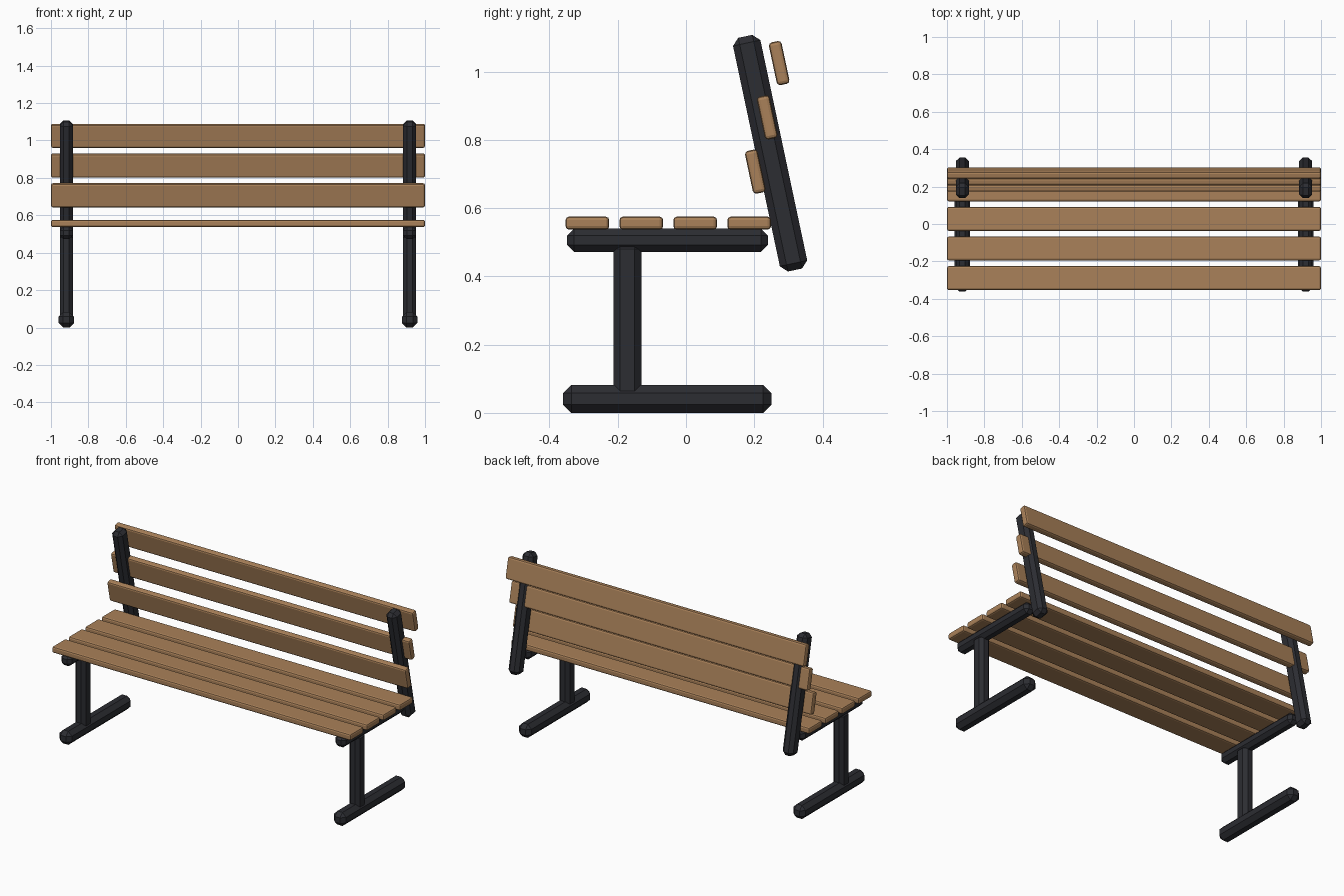
import bpy
import bmesh
from math import radians

if "Cube" in bpy.data.objects:
    bpy.data.objects.remove(bpy.data.objects["Cube"])

TILT = radians(12)


def material(name, color):
    m = bpy.data.materials.new(name)
    m.diffuse_color = color
    m.use_nodes = True
    m.node_tree.nodes["Principled BSDF"].inputs["Base Color"].default_value = m.diffuse_color
    return m


WOOD = material("wood", (0.40, 0.22, 0.10, 1))
METAL = material("dark_metal", (0.025, 0.026, 0.032, 1))


def bar(name, size, loc, mat, bevel, segments=1, tilt=0.0):
    """Box with bevelled edges, optionally leaning about the x axis."""
    bm = bmesh.new()
    bmesh.ops.create_cube(bm, size=1)
    bmesh.ops.scale(bm, vec=size, verts=bm.verts)
    bmesh.ops.bevel(bm, geom=bm.edges[:], offset=bevel, segments=segments,
                    profile=0.5, affect='EDGES')
    me = bpy.data.meshes.new(name)
    bm.to_mesh(me)
    bm.free()
    me.materials.append(mat)
    ob = bpy.data.objects.new(name, me)
    ob.location = loc
    ob.rotation_euler = (tilt, 0, 0)
    bpy.context.collection.objects.link(ob)
    return ob


# Metal frames, one at each end
for side, x in (("left", -0.918), ("right", 0.918)):
    bar(f"{side}_foot", (0.082, 0.61, 0.082), (x, -0.055, 0.041), METAL, 0.024)
    bar(f"{side}_post", (0.07, 0.082, 0.46), (x, -0.172, 0.27), METAL, 0.02)
    bar(f"{side}_seat_rail", (0.07, 0.588, 0.068), (x, -0.054, 0.506), METAL, 0.02)
    bar(f"{side}_back_support", (0.07, 0.082, 0.70), (x, 0.2465, 0.761),
        METAL, 0.02, tilt=TILT)

# Seat slats
for i in range(4):
    bar(f"seat_slat_{i + 1}", (2.0, 0.128, 0.038),
        (0, -0.289 + 0.158 * i, 0.556), WOOD, 0.01, 2)

# Backrest slats, stepping up and backwards
for i in range(3):
    bar(f"back_slat_{i + 1}", (2.0, 0.038, 0.128),
        (0, 0.203 + 0.035 * i, 0.707 + 0.159 * i), WOOD, 0.01, 2, TILT)
